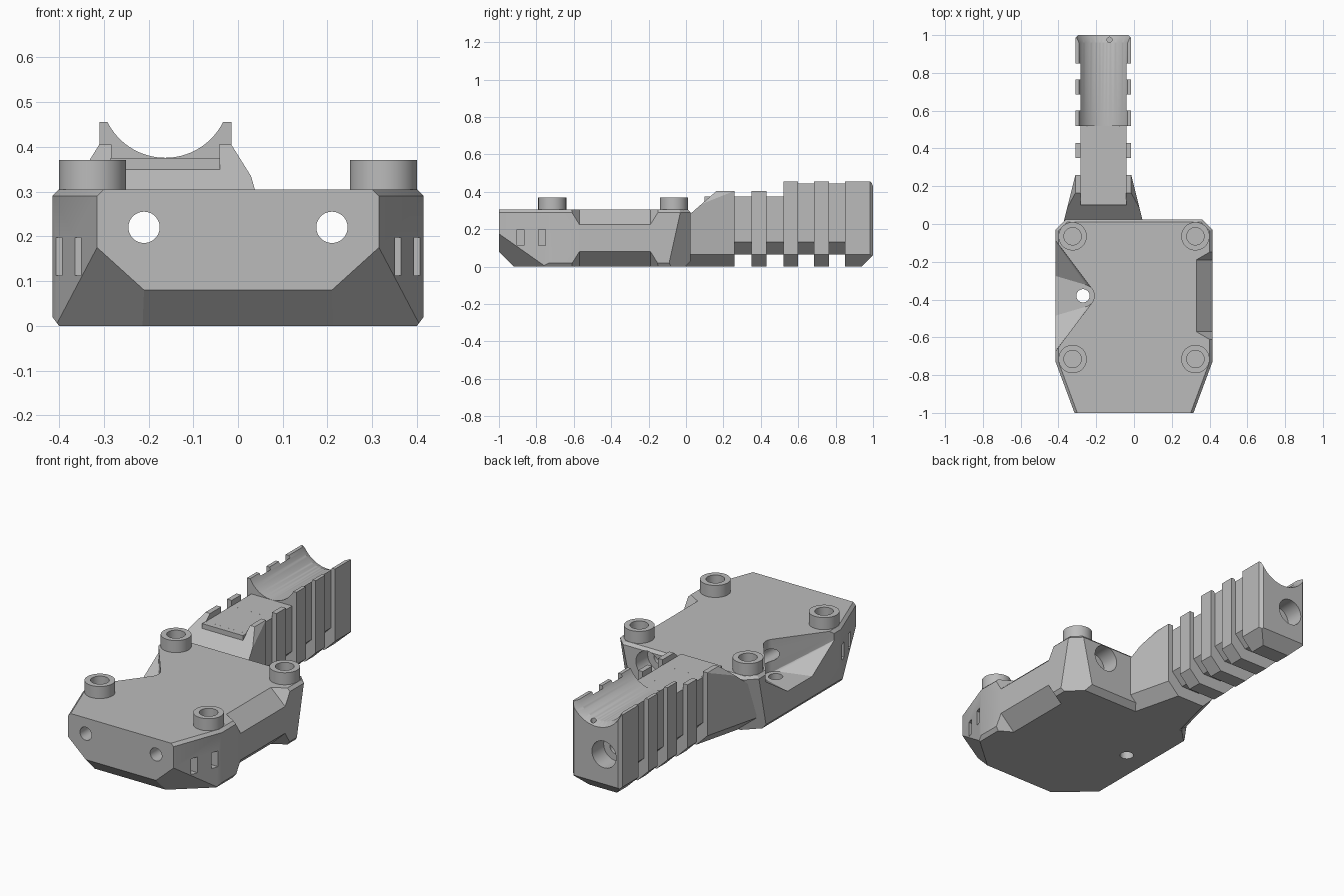
import bpy, bmesh, math
from mathutils import Vector

if "Cube" in bpy.data.objects:
    bpy.data.objects.remove(bpy.data.objects["Cube"], do_unlink=True)

grey = bpy.data.materials.new("plain_grey")
grey.use_nodes = True
grey.diffuse_color = (0.5, 0.5, 0.5, 1)
grey.node_tree.nodes["Principled BSDF"].inputs["Base Color"].default_value = (0.5, 0.5, 0.5, 1)

TOP = 0.305      # deck height of the body
ARM_X = -0.1625  # centre line of the arm
BOLT_X, BOLT_Z = 0.21, 0.22


def finish(name, bm):
    bmesh.ops.recalc_face_normals(bm, faces=bm.faces)
    mesh = bpy.data.meshes.new(name)
    bm.to_mesh(mesh)
    bm.free()
    mesh.materials.append(grey)
    obj = bpy.data.objects.new(name, mesh)
    bpy.context.collection.objects.link(obj)
    return obj


def hull(name, points):
    bm = bmesh.new()
    for p in points:
        bm.verts.new(p)
    result = bmesh.ops.convex_hull(bm, input=bm.verts)
    loose = {v for v in result["geom_interior"] if isinstance(v, bmesh.types.BMVert)}
    bmesh.ops.delete(bm, geom=list(loose), context='VERTS')
    bmesh.ops.dissolve_limit(bm, angle_limit=0.002, verts=bm.verts, edges=bm.edges)
    return finish(name, bm)


def block(name, x, y, z, cuts=()):
    """Box trimmed by planes, each given by three points."""
    bm = bmesh.new()
    bmesh.ops.create_cube(bm, size=1)
    for v in bm.verts:
        v.co = [lo + (c + 0.5) * (hi - lo) for c, (lo, hi) in zip(v.co, (x, y, z))]
    centre = Vector([sum(r) / 2 for r in (x, y, z)])
    for points in cuts:
        a, b, c = map(Vector, points)
        n = (b - a).cross(c - a).normalized()
        if n.dot(centre - a) > 0:
            n = -n
        bmesh.ops.bisect_plane(bm, geom=bm.verts[:] + bm.edges[:] + bm.faces[:], dist=1e-5,
                               plane_co=a, plane_no=n, clear_outer=True)
        bmesh.ops.holes_fill(bm, edges=[e for e in bm.edges if e.is_boundary])
    return finish(name, bm)


def rod(name, start, end, r1, r2=None, sides=48):
    start, end = Vector(start), Vector(end)
    axis = end - start
    bm = bmesh.new()
    bmesh.ops.create_cone(bm, cap_ends=True, segments=sides, radius1=r1, radius2=r2 or r1, depth=axis.length)
    bm.transform(Vector((0, 0, 1)).rotation_difference(axis).to_matrix().to_4x4())
    bmesh.ops.translate(bm, vec=(start + end) / 2, verts=bm.verts)
    return finish(name, bm)


def boolean(obj, tool, operation='DIFFERENCE'):
    mod = obj.modifiers.new("boolean", 'BOOLEAN')
    mod.operation, mod.solver, mod.object = operation, 'EXACT', tool
    bpy.context.view_layer.objects.active = obj
    bpy.ops.object.modifier_apply(modifier=mod.name)
    bpy.data.objects.remove(tool, do_unlink=True)


def smooth(obj):
    bpy.ops.object.select_all(action='DESELECT')
    obj.select_set(True)
    bpy.context.view_layer.objects.active = obj
    bpy.ops.object.shade_smooth_by_angle(angle=math.radians(25))


# Faceted main body
cuts = [((0, -1, 0.08), (1, -1, 0.08), (0, -0.92, 0)),
        ((0, 0.025, 0.29), (1, 0.025, 0.29), (0, 0.01, TOP)),
        ((0, 0.025, 0.03), (1, 0.025, 0.03), (0, -0.005, 0))]
for s in (-1, 1):
    cuts += [[(s * x, y, z) for x, y, z in plane] for plane in (
        ((0.315, -1, 0), (0.315, -1, 0.3), (0.415, -0.73, 0)),          # front cheek
        ((0.30, -1, TOP), (0.315, -1, 0.29), (0.415, -0.73, 0.29)),     # cheek top edge
        ((0.415, 0, 0.29), (0.415, -1, 0.29), (0.4, 0, TOP)),           # side top edge
        ((0.415, 0, 0.02), (0.415, -1, 0.02), (0.4, 0, 0)),             # side bottom edge
        ((0.21, -1, 0.08), (0.315, -1, 0.175), (0.396, -0.78, 0.02)),   # under corner
        ((0.415, -0.03, 0.29), (0.415, -0.09, 0.02), (0.36, 0.025, 0.29)),
        ((0.415, -0.03, 0.29), (0.36, 0.025, 0.29), (0.40, -0.036, TOP)))]
body = block("body", (-0.415, 0.415), (-1, 0.025), (0, TOP), cuts)

# Chamfered notches above and below on the left flank
for flip in (False, True):
    points = [(x, y, z) for x, z, grow in ((0.32, 0.314, 0), (0.5, 0.145, 0), (0.5, 0.314, 0.105))
              for y in (-0.57 - grow, -0.19 + grow)]
    boolean(body, hull("notch_cutter", [(x, y, TOP - z if flip else z) for x, y, z in points]))

# Flared pocket with a rounded seat on the right flank
px, py, floor = -0.27, -0.38, 0.13
pocket = [(px + 0.06 * math.cos(a), py + 0.06 * math.sin(a), z)
          for a in (i * math.tau / 32 for i in range(32)) for z in (floor, 0.31)]
for s in (-1, 1):
    pocket += [(-0.5, py + s * 0.13, floor), (-0.5, py + s * 0.405, 0.31)]
boolean(body, hull("pocket_cutter", pocket))
boolean(body, rod("pocket_hole_cutter", (px, py, -0.1), (px, py, 0.4), 0.035))

# Strap slots in the front cheeks
for s in (-1, 1):
    for y, x in ((-0.885, 0.357), (-0.77, 0.4)):
        boolean(body, block("slot_cutter", sorted((s * (x - 0.05), s * (x + 0.05))),
                            (y - 0.019, y + 0.019), (0.112, 0.197)))


# Long bolt bores, widened at the rear
def bore(obj, x, rear):
    boolean(obj, rod("bore_cutter", (x, -1.1, BOLT_Z), (x, 1.1, BOLT_Z), 0.035))
    if rear is not None:
        boolean(obj, rod("counterbore_cutter", (x, rear - 0.1, BOLT_Z), (x, rear + 0.1, BOLT_Z), 0.072))


bore(body, BOLT_X, 0.025)
bore(body, -BOLT_X, None)
smooth(body)

# Hollow posts on the deck
for side, x in (("right", -0.325), ("left", 0.325)):
    for end, y in (("front", -0.715), ("rear", -0.065)):
        post = rod(f"{end}_{side}_post", (x, y, 0.29), (x, y, 0.37), 0.075)
        boolean(post, rod("post_cutter", (x, y, TOP + 0.005), (x, y, 0.5), 0.046))
        smooth(post)

# Tapered neck joining the arm to the body
cuts = [((0, 0.05, TOP), (1, 0.05, TOP), (0, 0.13, 0.375))]
for s in (-1, 1):
    cuts += [[(ARM_X + s * w, y, z) for w, y, z in plane] for plane in (
        ((0.205, 0.03, 0), (0.205, 0.03, 0.3), (0.1475, 0.26, 0)),
        ((0.205, 0.03, 0.065), (0.1475, 0.26, 0.065), (0.14, 0.03, 0)),
        ((0.1475, 0.15, 0.405), (0.1475, 0.26, 0.405), (0.1725, 0.15, 0.365)))]
arm = block("ribbed_arm", (ARM_X - 0.25, ARM_X + 0.25), (-0.05, 0.26), (0, 0.405), cuts)


# Arm bars with chamfered undersides
def bar(name, half, y, z, extra=()):
    c = 0.065
    under = [[(ARM_X + s * half, 0, z[0] + c), (ARM_X + s * half, 1, z[0] + c),
              (ARM_X + s * (half - c), 0, z[0])] for s in (-1, 1)]
    return block(name, (ARM_X - half, ARM_X + half), y, z, under + list(extra))


RIB, CORE = 0.1475, 0.122
end_cuts = [((0, 1, 0.06), (1, 1, 0.06), (0, 0.94, 0)),
            ((0, 1, 0.44), (1, 1, 0.44), (0, 0.985, 0.455))]
end_cuts += [[(ARM_X + s * RIB, 0.985, 0), (ARM_X + s * RIB, 0.985, 1),
              (ARM_X + s * (RIB - 0.015), 1, 0)] for s in (-1, 1)]
parts = [bar("core_front", CORE, (0.1, 0.56), (0.065, 0.375)),
         bar("core_rear", CORE, (0.53, 0.95), (0.065, 0.455))]
for y, top, extra in (((0.35, 0.43), 0.405, ()), ((0.52, 0.6), 0.455, ()),
                      ((0.685, 0.765), 0.455, ()), ((0.85, 1.0), 0.455, end_cuts)):
    parts.append(bar("rib", RIB, y, (0, top), extra))
for part in parts:
    boolean(arm, part, 'UNION')

# Flat channel, round saddle and small vent in the arm
boolean(arm, block("channel_cutter", (ARM_X - 0.12, ARM_X + 0.12), (0.13, 0.515), (0.3751, 0.6)))
boolean(arm, rod("saddle_cutter", (ARM_X, 0.45, 0.52), (ARM_X, 1.1, 0.52), 0.1445, sides=96))
boolean(arm, rod("saddle_lip_cutter", (ARM_X, 0.96, 0.52), (ARM_X, 1.01, 0.52), 0.1445, 0.165, 96))
boolean(arm, rod("vent_cutter", (-0.13, 0.975, 0.28), (-0.13, 0.975, 0.5), 0.014, sides=16))
bore(arm, -BOLT_X, 1.0)
smooth(arm)
